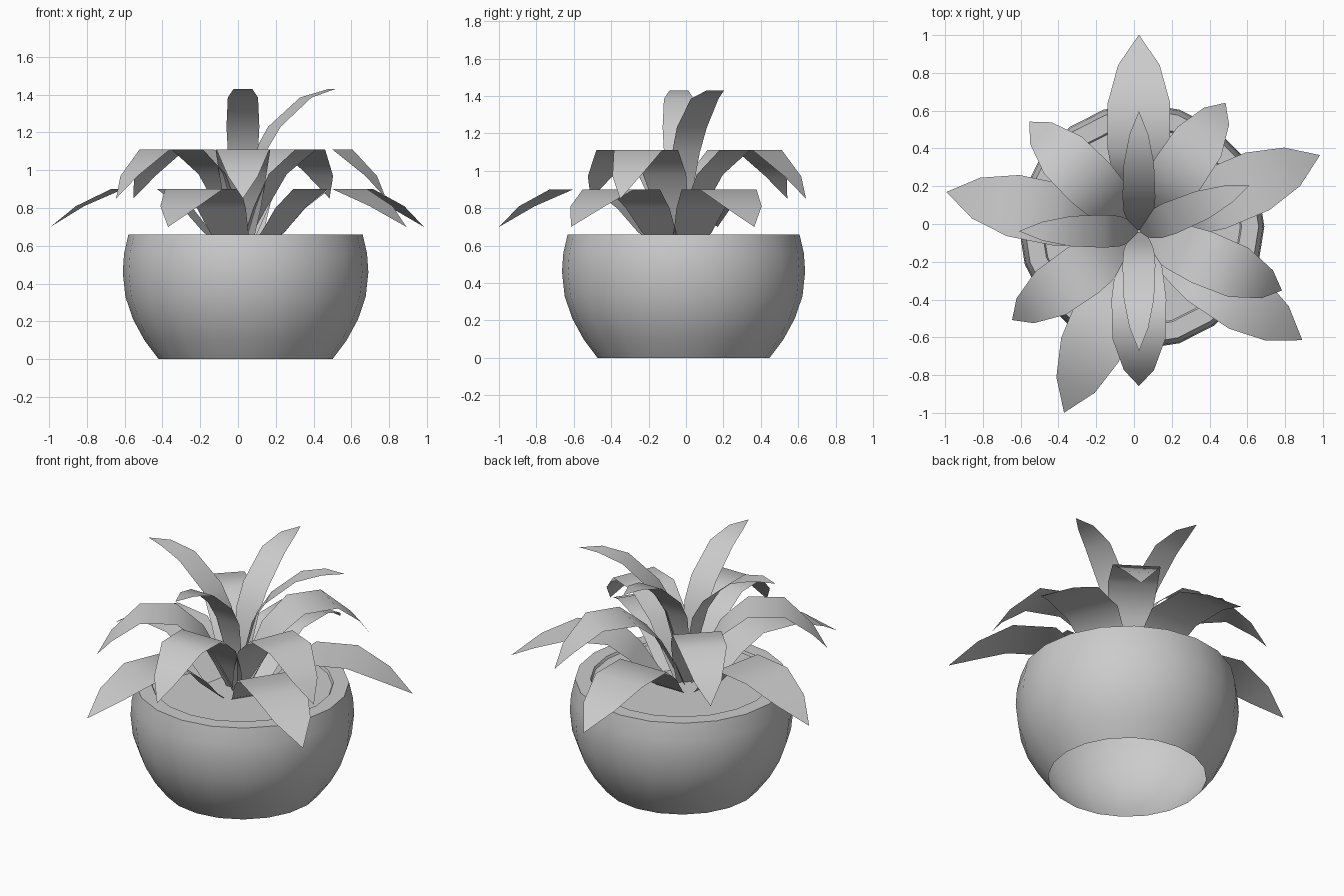
import bpy, bmesh
from math import sin, cos, radians, tau

if "Cube" in bpy.data.objects:
    bpy.data.objects.remove(bpy.data.objects["Cube"])

LEAF_C = (0.026, -0.038)
POT_C = (0.04, -0.013)


def finish(name, bm):
    bmesh.ops.recalc_face_normals(bm, faces=bm.faces)
    me = bpy.data.meshes.new(name)
    bm.to_mesh(me)
    bm.free()
    ob = bpy.data.objects.new(name, me)
    bpy.context.collection.objects.link(ob)
    bpy.ops.object.select_all(action='DESELECT')
    ob.select_set(True)
    bpy.context.view_layer.objects.active = ob
    bpy.ops.object.shade_smooth_by_angle(angle=radians(50))
    return ob


def lathe(name, profile, sides=20, cap_last=False):
    bm = bmesh.new()
    rings = [[bm.verts.new((POT_C[0] + r * cos(tau * i / sides),
                            POT_C[1] + r * sin(tau * i / sides), z))
              for i in range(sides)] for r, z in profile]
    for a, b in zip(rings, rings[1:]):
        for i in range(sides):
            j = (i + 1) % sides
            bm.faces.new((a[i], a[j], b[j], b[i]))
    if cap_last:
        bm.faces.new(rings[-1])
    return finish(name, bm)


def leaf(name, path, angle):
    """Flat-section strip along (radius, height, half width); width 0 is the tip."""
    c, s = cos(radians(angle)), sin(radians(angle))

    def point(r, w, z):
        return bm.verts.new((LEAF_C[0] + r * c - w * s, LEAF_C[1] + r * s + w * c, z))

    bm = bmesh.new()
    prev = None
    for r, z, w in path:
        cur = [point(r, w, z), point(r, -w, z)] if w else [point(r, 0, z)]
        if prev:
            bm.faces.new(prev + cur[::-1])
        prev = cur
    return finish(name, bm)


# Rounded bowl, open below, with a thick rim, and the soil inside it
lathe("pot", [(0.46, 0), (0.535, 0.10), (0.595, 0.21), (0.636, 0.33), (0.65, 0.46),
              (0.643, 0.56), (0.62, 0.66), (0.53, 0.66), (0.52, 0.64)])
lathe("soil", [(0.525, 0.645)], cap_last=True)

# Three tiers of arching leaves: (radius, height, half width) and directions
tiers = {
    "lower_leaf": ([(0.03, 0.56, 0.06), (0.19, 0.67, 0.11), (0.30, 0.80, 0.14),
                    (0.43, 0.90, 0.165), (0.68, 0.90, 0.165), (0.88, 0.81, 0.11),
                    (1.04, 0.70, 0)],
                   (90, 22.8, 168.5, 247.6, -33.7)),
    "middle_leaf": ([(0.01, 0.60, 0.05), (0.10, 0.80, 0.095), (0.20, 0.98, 0.125),
                     (0.36, 1.11, 0.145), (0.57, 1.11, 0.14), (0.735, 0.97, 0.08),
                     (0.82, 0.85, 0)],
                    (270, -22.5, 56, 135, 215)),
    "upper_leaf": ([(0.0, 0.60, 0.03), (0.05, 0.90, 0.06), (0.10, 1.10, 0.08),
                    (0.18, 1.23, 0.087), (0.36, 1.385, 0.08), (0.51, 1.43, 0.05),
                    (0.635, 1.43, 0)],
                   (90, 180, 270, 22.5)),
}
for name, (path, angles) in tiers.items():
    for i, a in enumerate(angles):
        leaf(f"{name}_{i + 1}", path, a)
